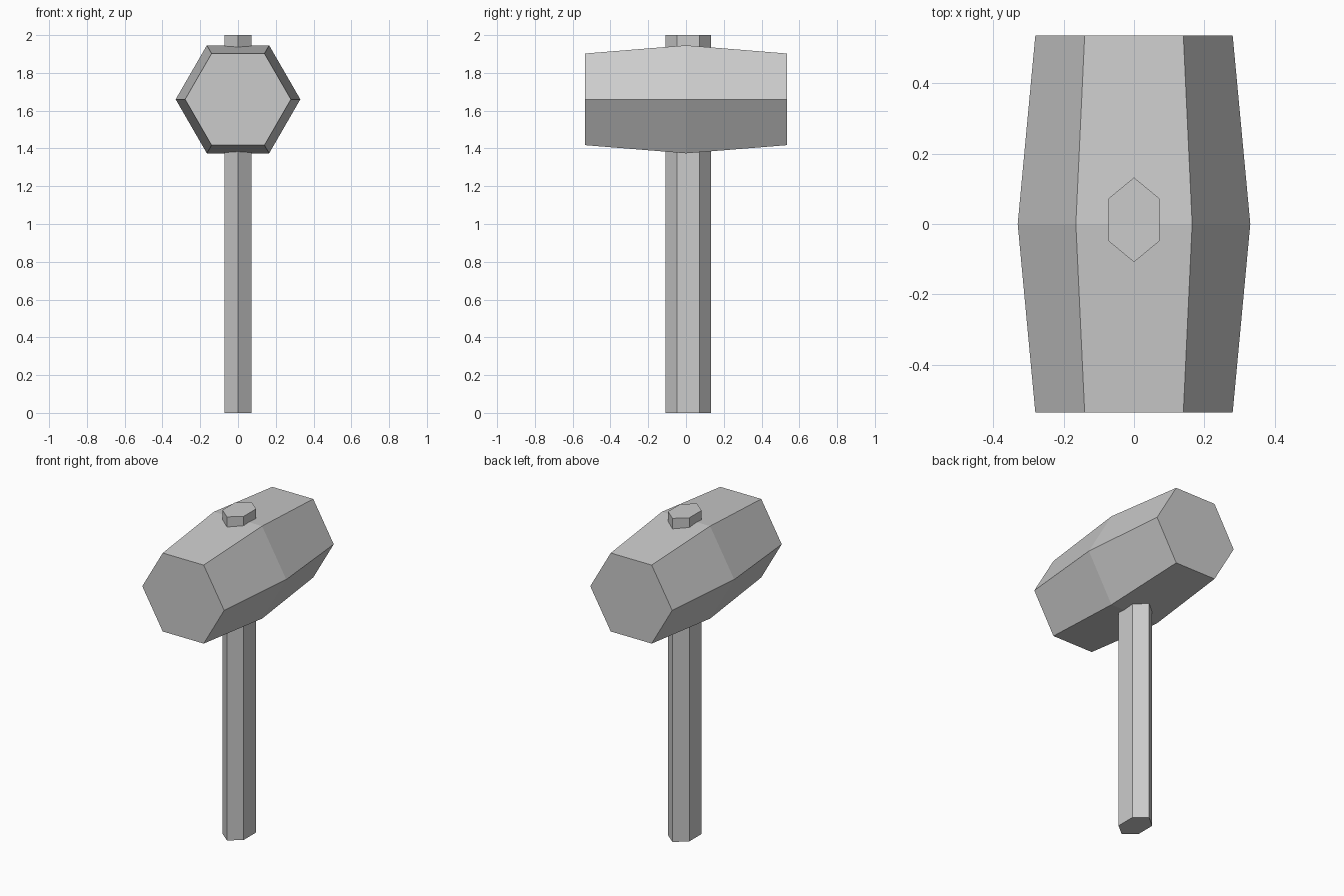
import bpy, bmesh
from math import cos, sin, tau

cube = bpy.data.objects.get("Cube")
if cube:
    bpy.data.objects.remove(cube, do_unlink=True)

grey = bpy.data.materials.new("plain grey")
grey.use_nodes = True
colour = (0.6, 0.6, 0.6, 1)
grey.diffuse_color = colour
grey.node_tree.nodes["Principled BSDF"].inputs["Base Color"].default_value = colour


def hexagon(radius_a, radius_b, start=0):
    """Corners of a six-sided profile."""
    return [(radius_a * cos(start + i * tau / 6), radius_b * sin(start + i * tau / 6))
            for i in range(6)]


def loft(name, rings):
    """Join matching rings of points with flat sides and cap both ends."""
    bm = bmesh.new()
    loops = [[bm.verts.new(p) for p in ring] for ring in rings]
    for low, high in zip(loops, loops[1:]):
        for i in range(6):
            j = (i + 1) % 6
            bm.faces.new((low[i], low[j], high[j], high[i]))
    bm.faces.new(loops[0])
    bm.faces.new(loops[-1])
    bmesh.ops.recalc_face_normals(bm, faces=bm.faces)
    mesh = bpy.data.meshes.new(name)
    bm.to_mesh(mesh)
    bm.free()
    mesh.materials.append(grey)
    obj = bpy.data.objects.new(name, mesh)
    bpy.context.collection.objects.link(obj)
    return obj


# Head: hexagonal barrel, widest in the middle
head_z = 1.66
loft("hammer_head", [[(x, y, head_z + z) for x, z in hexagon(r, r)]
                     for y, r in ((-0.535, 0.28), (0, 0.33), (0.535, 0.28))])

# Handle: oval hexagonal shaft passing right through the head
loft("handle", [[(x, y + 0.012, z) for x, y in hexagon(0.084, 0.12, tau / 12)]
                for z in (0, 2)])
